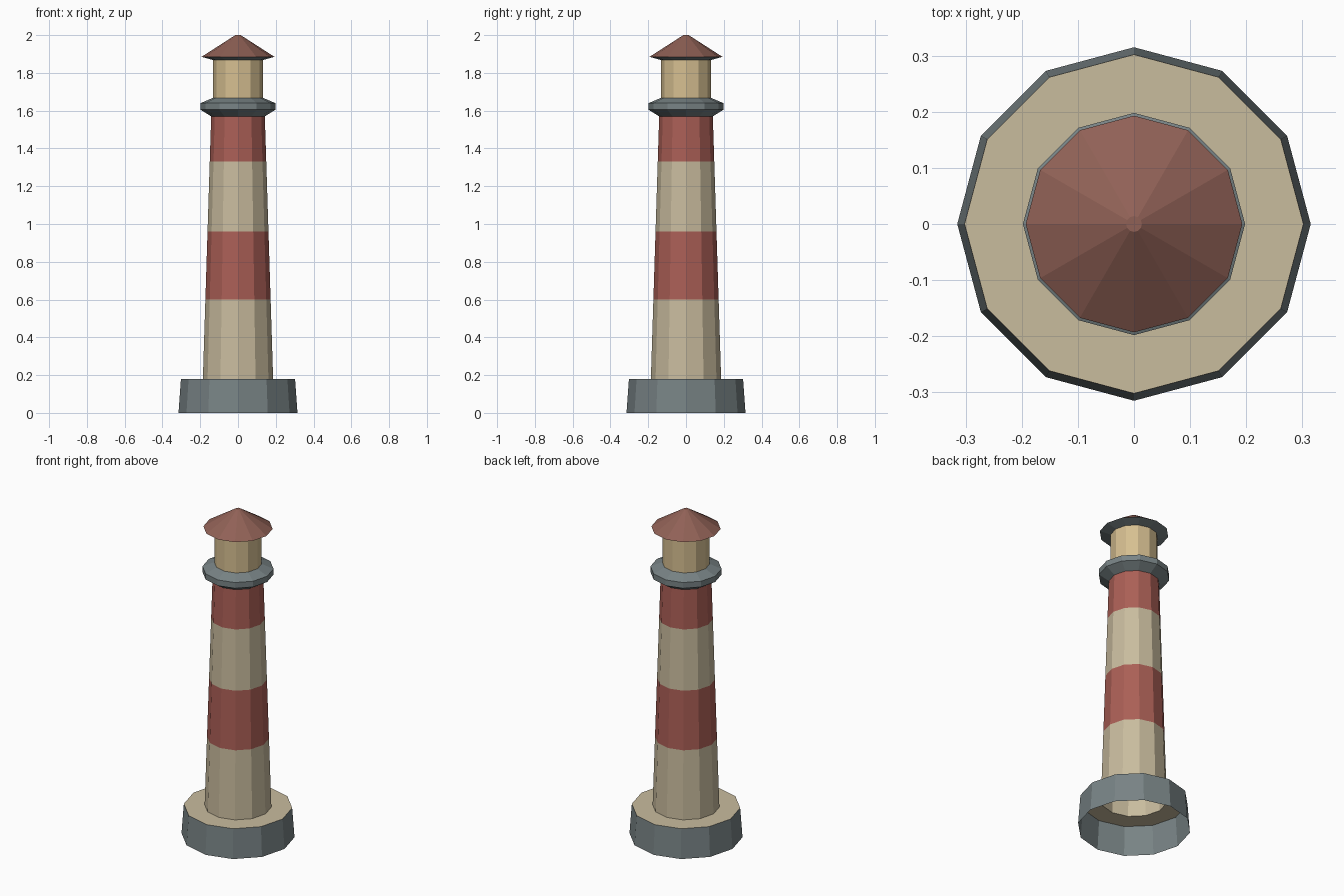
import bpy
import bmesh
from math import cos, sin, tau

cube = bpy.data.objects.get("Cube")
if cube:
    bpy.data.objects.remove(cube, do_unlink=True)

SIDES = 12


def make_material(name, srgb):
    linear = [((c / 255 + 0.055) / 1.055) ** 2.4 for c in srgb] + [1.0]
    mat = bpy.data.materials.new(name)
    mat.use_nodes = True
    mat.diffuse_color = linear
    mat.node_tree.nodes["Principled BSDF"].inputs["Base Color"].default_value = linear
    return mat


SLATE = make_material("slate grey", (120, 131, 133))
CREAM = make_material("warm cream", (201, 188, 158))
RED = make_material("brick red", (171, 95, 86))
GLOW = make_material("lantern yellow", (214, 191, 145))
BROWN = make_material("roof brown", (144, 97, 86))


def lathe(name, profile, colours, cap=False):
    """Revolve (radius, height) points, one colour per band between points."""
    bm = bmesh.new()
    rings = [[bm.verts.new((r * cos(tau * i / SIDES), r * sin(tau * i / SIDES), z))
              for i in range(SIDES)] for r, z in profile]
    mats = list(dict.fromkeys(colours))
    for low, high, colour in zip(rings, rings[1:], colours):
        for i in range(SIDES):
            j = (i + 1) % SIDES
            face = bm.faces.new((low[i], low[j], high[j], high[i]))
            face.material_index = mats.index(colour)
    if cap:
        bm.faces.new(rings[-1]).material_index = mats.index(colours[-1])
    mesh = bpy.data.meshes.new(name)
    bm.to_mesh(mesh)
    bm.free()
    for mat in mats:
        mesh.materials.append(mat)
    obj = bpy.data.objects.new(name, mesh)
    bpy.context.collection.objects.link(obj)
    return obj


# Open-bottomed plinth with a cream terrace around the tower
lathe("plinth", [(0.315, 0), (0.302, 0.18), (0.186, 0.18)], [SLATE, CREAM])

# Tapered hollow tower with painted bands
BOTTOM, TOP = 0.18, 1.57
heights = [BOTTOM, 0.60, 0.96, 1.33, TOP]
tower = [(0.186 - 0.044 * (z - BOTTOM) / (TOP - BOTTOM), z) for z in heights]
lathe("tower", tower, [CREAM, RED, CREAM, RED])

# Gallery ring flaring out from the tower top
lathe("gallery", [(0.142, TOP), (0.198, 1.605), (0.198, 1.64), (0.132, 1.668)], [SLATE] * 3)

# Lantern room
lathe("lantern_room", [(0.132, 1.668), (0.132, 1.868)], [GLOW])

# Roof with slate eaves and a small flat tip
lathe("roof", [(0.132, 1.868), (0.193, 1.885), (0.014, 2.0)], [SLATE, BROWN], cap=True)
